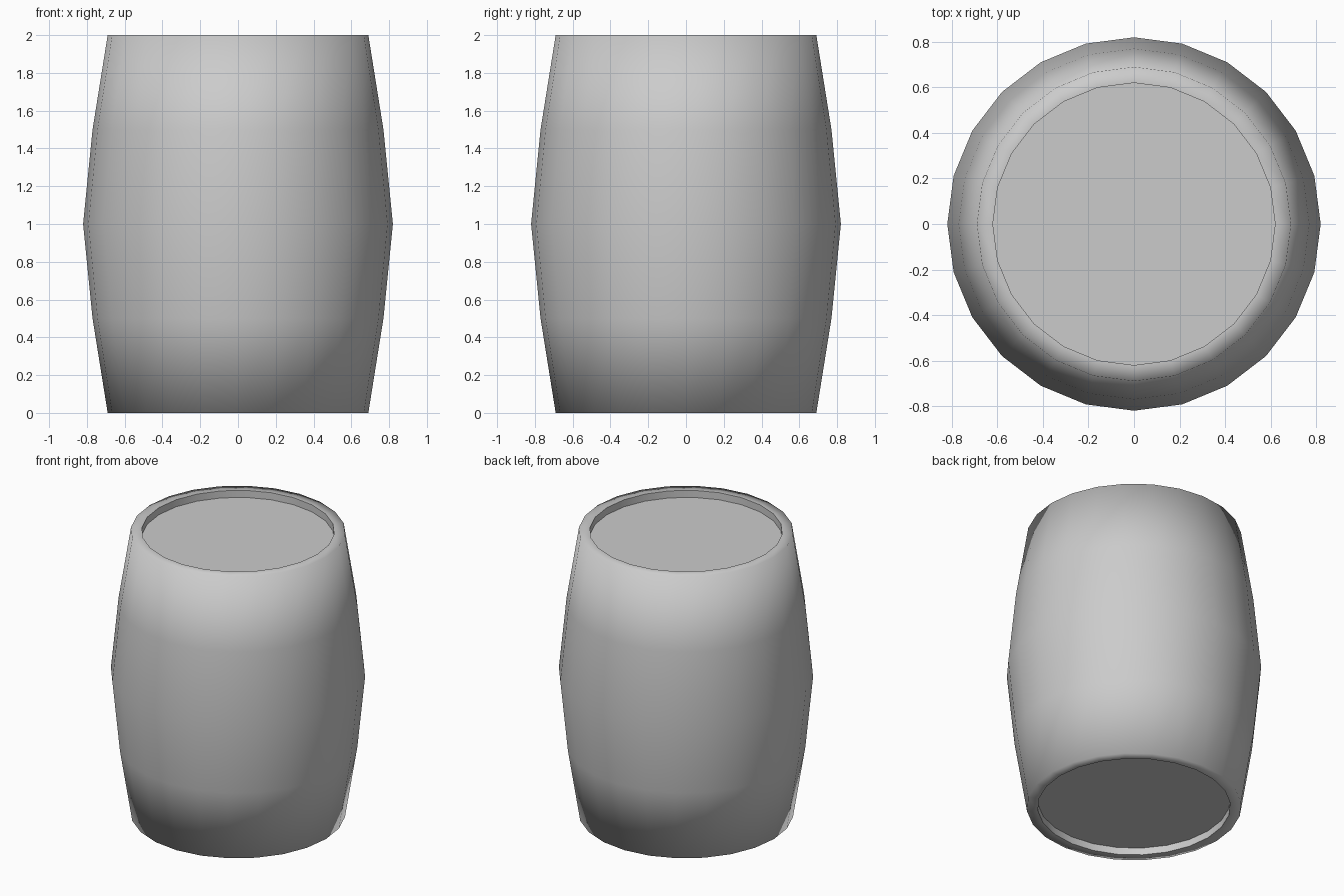
import bpy
import bmesh
from math import cos, sin, pi

cube = bpy.data.objects.get("Cube")
if cube:
    bpy.data.objects.remove(cube, do_unlink=True)

SIDES = 24
LID_RADIUS = 0.62
RECESS = 0.05

grey = bpy.data.materials.new("plain_grey")
grey.use_nodes = True
colour = (0.6, 0.6, 0.6, 1)
grey.diffuse_color = colour
grey.node_tree.nodes["Principled BSDF"].inputs["Base Color"].default_value = colour

# Lathe profile from the lower recess, up the bulging wall, to the upper recess
lower = [(LID_RADIUS, RECESS), (LID_RADIUS, 0), (0.69, 0), (0.77, 0.5)]
upper = [(r, 2 - z) for r, z in reversed(lower)]
profile = lower + [(0.82, 1)] + upper

bm = bmesh.new()
rings = []
for r, z in profile:
    angles = [2 * pi * i / SIDES for i in range(SIDES)]
    rings.append([bm.verts.new((r * cos(a), r * sin(a), z)) for a in angles])

# Staves, rims and recess walls
for a, b in zip(rings, rings[1:]):
    for i in range(SIDES):
        j = (i + 1) % SIDES
        bm.faces.new((a[i], a[j], b[j], b[i])).smooth = True

# Flat lids at both ends
bm.faces.new(list(reversed(rings[0])))
bm.faces.new(rings[-1])

# Sharp edges around the recesses; the outer rims stay softly shaded
for edge in bm.edges:
    a, b = edge.verts
    on_recess = all(v.co.xy.length < LID_RADIUS + 0.01 for v in (a, b))
    if on_recess and abs(a.co.z - b.co.z) < 0.001:
        edge.smooth = False

bmesh.ops.recalc_face_normals(bm, faces=bm.faces[:])
mesh = bpy.data.meshes.new("barrel")
bm.to_mesh(mesh)
bm.free()
mesh.materials.append(grey)
barrel = bpy.data.objects.new("barrel", mesh)
bpy.context.collection.objects.link(barrel)
